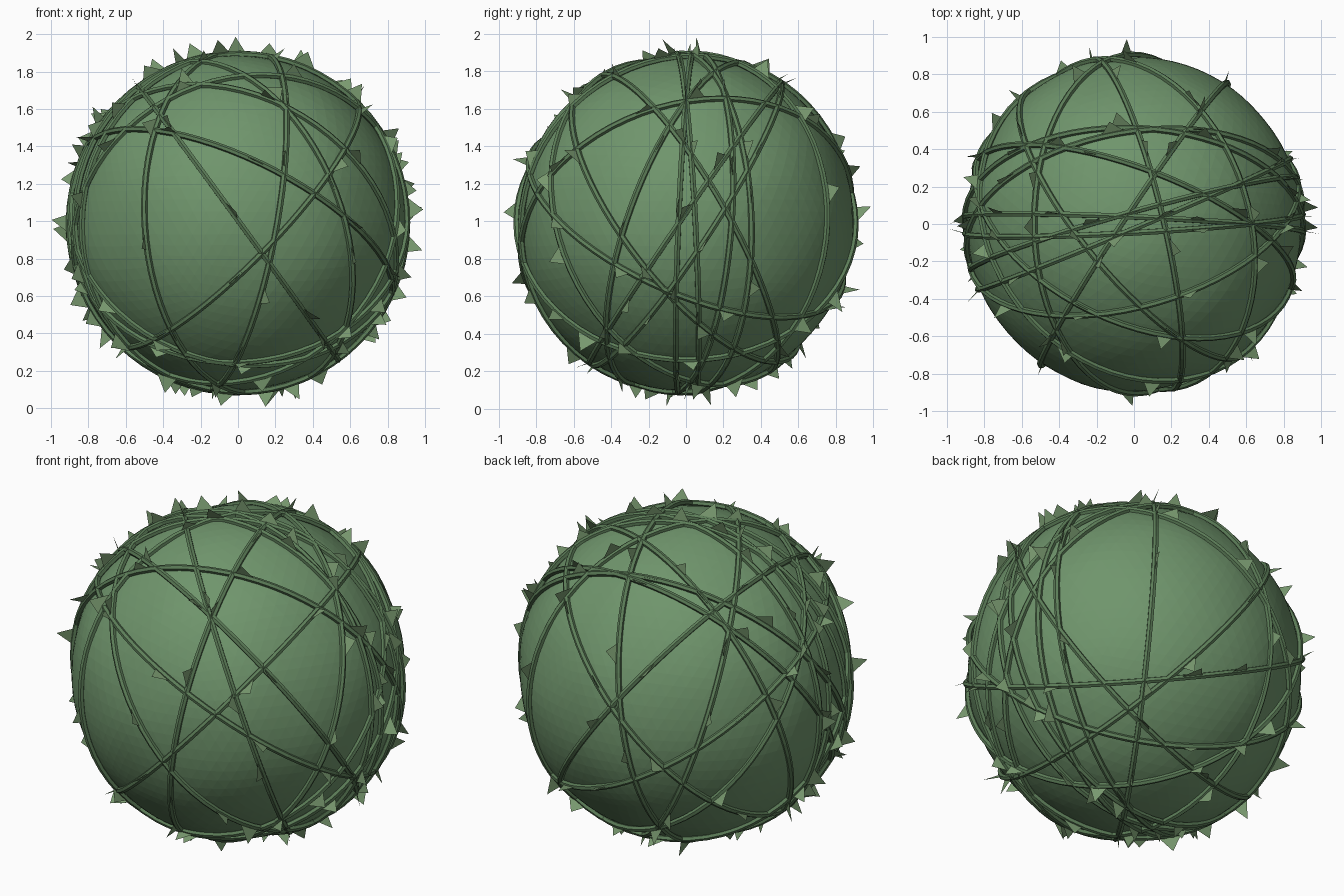
import bpy, bmesh, math, random
from mathutils import Vector, noise

if "Cube" in bpy.data.objects:
    bpy.data.objects.remove(bpy.data.objects["Cube"])

random.seed(4)
C = Vector((0, 0, 0.99))
R = 0.905


def material(name, col):
    m = bpy.data.materials.new(name)
    m.diffuse_color = (*col, 1)
    m.use_nodes = True
    m.node_tree.nodes["Principled BSDF"].inputs["Base Color"].default_value = m.diffuse_color
    return m


BODY = material("moss_green", (0.16, 0.30, 0.15))
VINE = material("vine_green", (0.11, 0.21, 0.10))
LEAF = material("leaf_green", (0.19, 0.32, 0.16))


def on_ball(view, u, v):
    """Point on the ball, from its position in the front, right or top view."""
    if view != 'T':
        v -= C.z
    d = math.sqrt(max(R * R - u * u - v * v, 0))
    return Vector({'F': (u, -d, v), 'R': (d, u, v), 'T': (u, v, d)}[view])


# Each vine is a great circle through two points seen in one view
vines = [
    ('F', (-.50, 1.0), (-.40, 1.6)),
    ('F', (-.30, 1.46), (.60, 1.0)),
    ('F', (-.20, 1.73), (.50, 1.45)),
    ('F', (-.35, 1.48), (.20, .73)),
    ('F', (.10, .80), (.58, 1.40)),
    ('T', (0, .55), (.25, -.50)),
    ('R', (-.04, 1.0), (0, 1.65)),
    ('R', (.05, 1.0), (0, 1.65)),
    ('R', (.25, 1.1), (.20, 1.7)),
    ('R', (.35, 1.0), (.20, 1.7)),
    ('R', (-.35, .9), (-.15, 1.4)),
    ('R', (.25, 1.4), (-.10, .9)),
    ('R', (.50, 1.65), (0, .75)),
    ('T', (-.55, .35), (.10, -.50)),
    ('T', (-.30, -.49), (.25, -.38)),
]

# Slightly lumpy core ball
bpy.ops.mesh.primitive_ico_sphere_add(subdivisions=5, radius=0.895, location=C)
core = bpy.context.object
core.name = "core_ball"
for vert in core.data.vertices:
    vert.co *= 1 + 0.012 * noise.noise(vert.co * 2.5)
core.data.materials.append(BODY)

# Vines, with leaves standing out along each one
leaves = bmesh.new()
for i, (view, a, b) in enumerate(vines):
    p = on_ball(view, *a).normalized()
    n = p.cross(on_ball(view, *b)).normalized()
    q = n.cross(p)
    bpy.ops.mesh.primitive_torus_add(
        major_segments=64, minor_segments=6, major_radius=R, minor_radius=0.017,
        location=C, rotation=n.to_track_quat('Z', 'Y').to_euler())
    vine = bpy.context.object
    vine.name = f"vine_{i + 1}"
    vine.data.materials.append(VINE)

    count = 10
    for k in range(count):
        t = 2 * math.pi * (k + random.uniform(-.35, .35)) / count
        out = p * math.cos(t) + q * math.sin(t)
        along = n.cross(out)
        base = C + out * 0.905
        half = random.uniform(.05, .07)
        side = n * random.uniform(-.05, .05)
        tip = base + out * random.uniform(.06, .095) + side + along * random.uniform(-.04, .04)
        leaves.faces.new([leaves.verts.new(co) for co in
                          (base - along * half, base + along * half, tip)])

mesh = bpy.data.meshes.new("leaves")
leaves.to_mesh(mesh)
leaves.free()
mesh.materials.append(LEAF)
bpy.context.collection.objects.link(bpy.data.objects.new("leaves", mesh))
